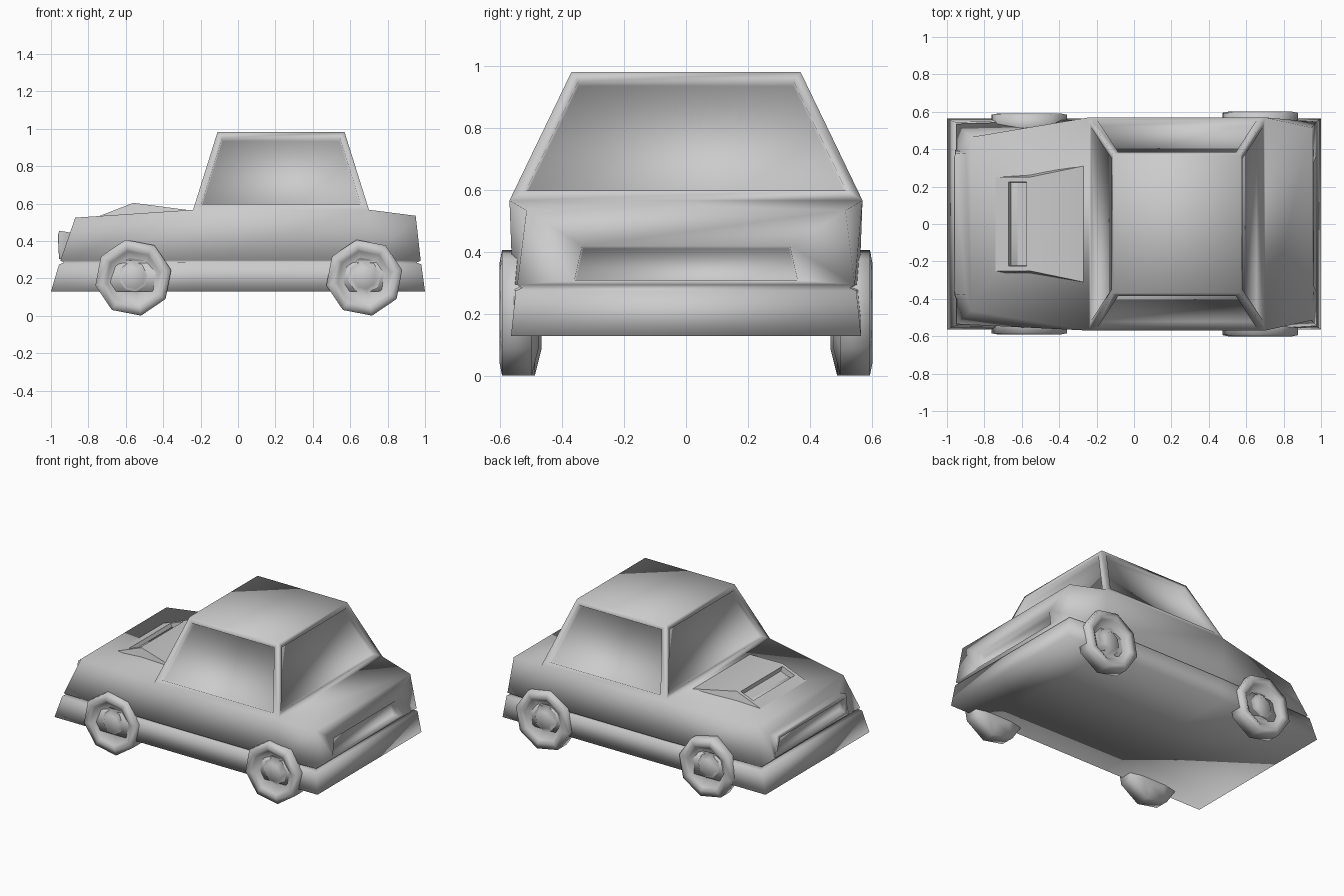
import bpy
import bmesh
from math import cos, sin, radians
from mathutils import Vector

if "Cube" in bpy.data.objects:
    bpy.data.objects.remove(bpy.data.objects["Cube"], do_unlink=True)

# One grey paint for the whole car
paint = bpy.data.materials.new("plain_grey")
paint.use_nodes = True
grey = (0.6, 0.6, 0.6, 1)
paint.diffuse_color = grey
paint.node_tree.nodes["Principled BSDF"].inputs["Base Color"].default_value = grey


def finish(bm, name, sharp=None):
    bmesh.ops.recalc_face_normals(bm, faces=bm.faces)
    mesh = bpy.data.meshes.new(name)
    bm.to_mesh(mesh)
    bm.free()
    mesh.materials.append(paint)
    mesh.shade_smooth()
    ob = bpy.data.objects.new(name, mesh)
    bpy.context.collection.objects.link(ob)
    if sharp:
        bpy.ops.object.select_all(action="DESELECT")
        ob.select_set(True)
        bpy.context.view_layer.objects.active = ob
        bpy.ops.object.shade_smooth_by_angle(angle=radians(sharp))
    return ob


def loft(bm, rings):
    """Join successive rings of points; returns vertex rings and face bands."""
    vr = [[bm.verts.new(p) for p in ring] for ring in rings]
    bands = []
    for a, b in zip(vr, vr[1:]):
        n = len(a)
        bands.append([bm.faces.new((a[i], a[(i + 1) % n], b[(i + 1) % n], b[i]))
                      for i in range(n)])
    return vr, bands


def mirrored(half):
    """Ring from the points of the -y side, front to rear."""
    return [(x, -y, z) for x, y, z in half] + [(x, y, z) for x, y, z in reversed(half)]


def inset(bm, face, thickness, depth):
    bmesh.ops.inset_individual(bm, faces=[face], thickness=thickness, depth=depth,
                               use_even_offset=True)


def place(face, low, high):
    """Put the four corners of an end panel at mirrored positions."""
    mid = face.calc_center_median().z
    for v in face.verts:
        x, y, z = high if v.co.z > mid else low
        v.co = Vector((x, y if v.co.y > 0 else -y, z))


# Body shell: stacked outlines from the sill up to the belt line
bm = bmesh.new()
outlines = [
    [(-1.0, .565, .13), (-.24, .565, .13), (.70, .565, .13), (1.0, .565, .13)],
    [(-.957, .545, .275), (-.24, .56, .285), (.70, .56, .285), (.98, .55, .275)],
    [(-.93, .525, .285), (-.24, .54, .29), (.70, .54, .29), (.955, .53, .285)],
    [(-.95, .535, .295), (-.24, .56, .297), (.70, .56, .297), (.977, .545, .295)],
    [(-.87, .465, .525), (-.24, .57, .567), (.70, .57, .567), (.95, .515, .535)],
]
rings, bands = loft(bm, [mirrored(o) for o in outlines])
bm.faces.new(rings[0])
belt = rings[-1]
bm.faces.new((belt[0], belt[1], belt[6], belt[7]))
bm.faces.new((belt[2], belt[3], belt[4], belt[5]))

# Cabin with four sloping sides and a flat roof
base = [belt[1], belt[2], belt[5], belt[6]]
roof = [bm.verts.new(p) for p in mirrored([(-.11, .37, .982), (.57, .37, .982)])]
windows = [bm.faces.new((base[i], base[(i + 1) % 4], roof[(i + 1) % 4], roof[i]))
           for i in range(4)]
bm.faces.new(roof)
bmesh.ops.recalc_face_normals(bm, faces=bm.faces)

# Sunken windows
for w in windows:
    inset(bm, w, .034, 0)
    inset(bm, w, .003, -.035)

# Recess in the tail
tail = bands[3][3]
inset(bm, tail, .02, 0)
place(tail, (.975, .36, .31), (.963, .335, .42))
inset(bm, tail, .004, -.045)

# Grille: a raised block with a sunken face
nose = bands[3][7]
inset(bm, nose, .02, 0)
place(nose, (-.946, .40, .305), (-.897, .38, .445))
inset(bm, nose, .002, 0)
place(nose, (-.957, .395, .305), (-.955, .375, .455))
inset(bm, nose, .025, 0)
inset(bm, nose, .004, -.035)
finish(bm, "car_body")

# Bonnet scoop: a wedge with a slot in its leading slope
bm = bmesh.new()
sections = [(-.75, .25, .53), (-.56, .25, .604), (-.27, .31, .566)]
_, slopes = loft(bm, [[(x, -w, z), (x, w, z), (x, w + .02, .50), (x, -w - .02, .50)]
                      for x, w, z in sections])
for end in (0, -1):
    x = sections[end][0]
    bm.faces.new([v for v in sorted((v for v in bm.verts if abs(v.co.x - x) < .001),
                                    key=lambda v: (v.co.z < .51,
                                                   v.co.y if v.co.z > .51 else -v.co.y))])
bmesh.ops.recalc_face_normals(bm, faces=bm.faces)
slot = slopes[0][0]
inset(bm, slot, .02, 0)
for v in slot.verts:
    rear = v.co.x > -.65
    v.co = Vector((-.575 if rear else -.67, .225 if v.co.y > 0 else -.225,
                   .598 if rear else .561))
inset(bm, slot, .004, -.035)
finish(bm, "bonnet_scoop", 40)

# Wheels: eight-sided tyre with a dished rim and domed hub
profile = [(.06, -.015), (.10, -.05), (.145, -.012), (.165, 0),
           (.207, -.008), (.207, -.104), (.12, -.125)]


def wheel(name, x, side, face_y):
    bm = bmesh.new()
    turns = [radians(11.6 + 45 * i) for i in range(8)]
    rings, _ = loft(bm, [[(x - r * sin(t), side * (face_y + d), .204 + r * cos(t))
                          for t in turns] for r, d in profile])
    bm.faces.new(rings[0])
    bm.faces.new(rings[-1])
    finish(bm, name)


for side, label in ((-1, "right"), (1, "left")):
    wheel("front_wheel_" + label, -.56, side, .592)
    wheel("rear_wheel_" + label, .675, side, .602)
